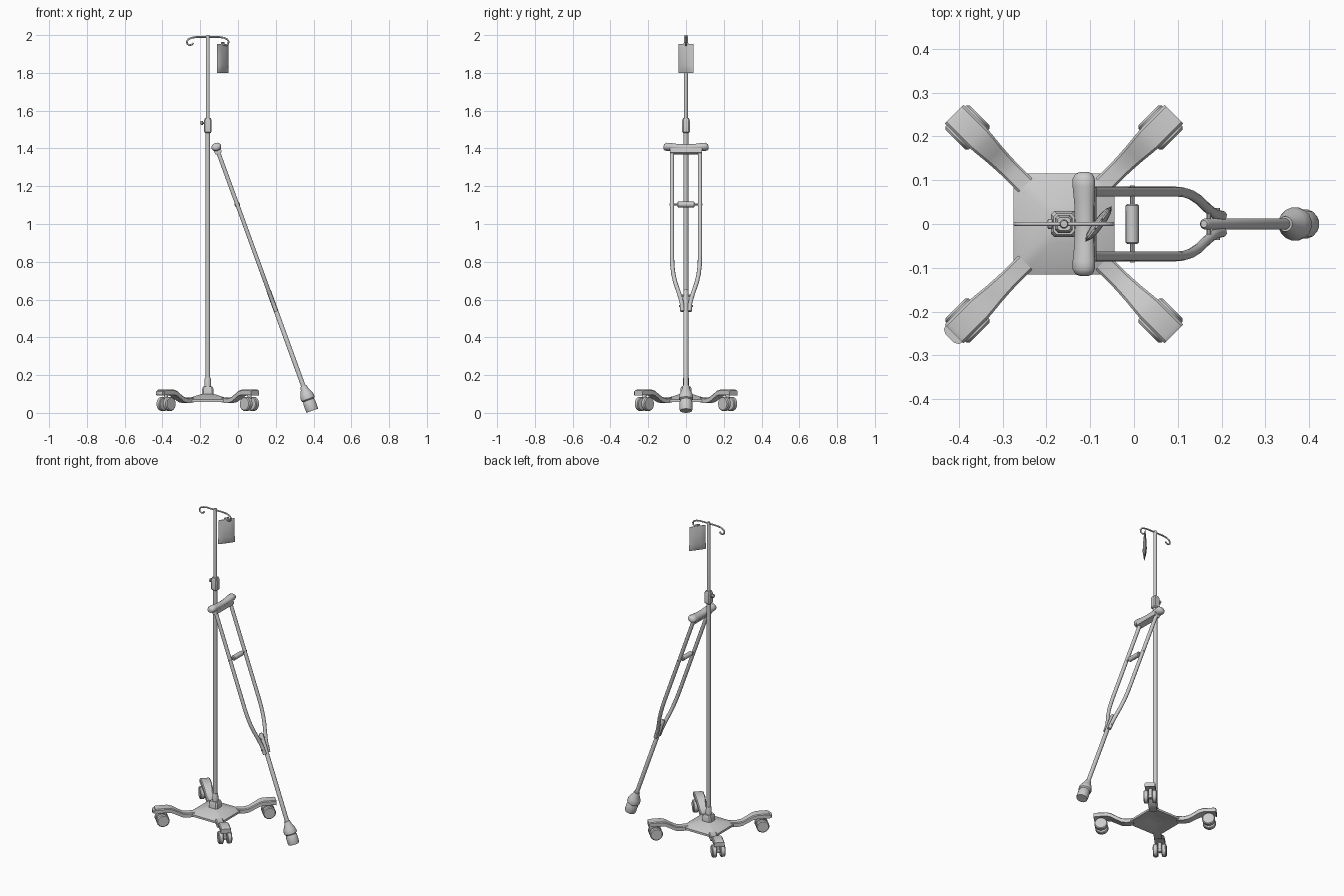
import bpy, bmesh
from math import sin, cos, pi, radians
from mathutils import Vector, Matrix

if "Cube" in bpy.data.objects:
    bpy.data.objects.remove(bpy.data.objects["Cube"])

PX = -0.16  # pole position along x


def loft(name, rings, mat=Matrix(), angle=35):
    """Skin a list of equal-length rings and cap both ends."""
    bm = bmesh.new()
    vs = [[bm.verts.new(mat @ Vector(p)) for p in r] for r in rings]
    n = len(vs[0])
    for a, b in zip(vs, vs[1:]):
        for i in range(n):
            j = (i + 1) % n
            bm.faces.new((a[i], a[j], b[j], b[i]))
    bm.faces.new(vs[0])
    bm.faces.new(vs[-1])
    bmesh.ops.recalc_face_normals(bm, faces=bm.faces)
    me = bpy.data.meshes.new(name)
    bm.to_mesh(me)
    bm.free()
    ob = bpy.data.objects.new(name, me)
    bpy.context.collection.objects.link(ob)
    bpy.ops.object.select_all(action='DESELECT')
    ob.select_set(True)
    bpy.context.view_layer.objects.active = ob
    bpy.ops.object.shade_smooth_by_angle(angle=radians(angle))
    return ob


def lathe(name, prof, mat=Matrix(), n=12):
    """Turned part about z from (radius, height) pairs."""
    return loft(name, [[(r * cos(2 * pi * (i + .5) / n), r * sin(2 * pi * (i + .5) / n), z)
                        for i in range(n)] for r, z in prof], mat)


def square(h, z, c=0.012):
    """Ring: square of half-size h with cut corners."""
    k = h - c
    return [(h, -k, z), (h, k, z), (k, h, z), (-k, h, z),
            (-h, k, z), (-h, -k, z), (-k, -h, z), (k, -h, z)]


def tube(name, path, r, normal, mat=Matrix(), n=10):
    """Round tube along a planar path."""
    pts, nm, rings = [Vector(p) for p in path], Vector(normal), []
    for i, p in enumerate(pts):
        t = (pts[min(i + 1, len(pts) - 1)] - pts[max(i - 1, 0)]).normalized()
        side = t.cross(nm)
        rings.append([p + r * (cos(2 * pi * k / n) * side + sin(2 * pi * k / n) * nm) for k in range(n)])
    return loft(name, rings, mat, 50)


pole = Matrix.Translation((PX, 0, 0))
lie_y = Matrix.Rotation(-pi / 2, 4, 'X')   # z axis -> y axis
lie_x = Matrix.Rotation(-pi / 2, 4, 'Y')   # z axis -> -x axis

# Base plate, hollow underneath
loft("base_plate", [square(.03, .1), square(.042, .097), square(.105, .077, .016), square(.115, .071, .018),
                    square(.115, .058, .018), square(.104, .058, .016), square(.04, .078), square(.018, .08, .006)], pole)
loft("pole_socket", [square(.03, .09, .008), square(.03, .128, .008), square(.024, .14, .007)], pole)
lathe("socket_collar", [(.018, .135), (.017, .18), (.014, .187)], pole)

# Legs with twin-wheel casters
leg_prof = [(.125, .082, .022), (.165, .079, .022), (.195, .084, .023), (.225, .1, .025),
            (.255, .117, .028), (.28, .123, .03), (.345, .123, .03), (.355, .119, .03)]
wheel_prof = [(.022, .01), (.034, .011), (.038, .015), (.038, .034), (.033, .039), (.012, .039)]
for k in range(4):
    m = pole @ Matrix.Rotation(pi / 4 + k * pi / 2, 4, 'Z')
    rings = []
    for r, z, w in leg_prof:
        b = z - .027
        rings.append([(r, -w, b), (r, w, b), (r, w, z - .005), (r, w - .005, z),
                      (r, -w + .005, z), (r, -w, z - .005)])
    loft("leg", rings, m)
    hub = m @ Matrix.Translation((.312, 0, .048))
    lathe("caster_stem", [(.011, -.012), (.011, .05)], hub)
    lathe("caster_axle", [(.012, -.03), (.012, .03)], hub @ lie_y)
    for s in (1, -1):
        lathe("caster_wheel", [(r, s * z) for r, z in wheel_prof], hub @ lie_y, 16)
    if k == 2:  # brake pedal on one caster
        rings = []
        for r, w in ((.325, .024), (.352, .028), (.364, .024), (.37, .013)):
            rings.append([(r, -w, .096), (r, w, .096), (r, w, .112), (r, -w, .112)])
        loft("brake_pedal", rings, m)

# Telescopic pole and clamp
lathe("lower_pole", [(.0125, .12), (.0125, 1.5)], pole)
lathe("upper_pole", [(.0105, 1.45), (.0105, 1.99), (.008, 2.0)], pole)
loft("pole_clamp", [square(.015, 1.482, .005), square(.02, 1.488, .006), square(.02, 1.548, .006),
                    square(.015, 1.562, .005)], pole)
lathe("clamp_knob", [(.005, .015), (.005, .025), (.012, .027), (.012, .036), (.008, .038)],
      Matrix.Translation((PX, 0, 1.535)) @ lie_x)

# Double hook
half = [(.06, 1.99), (.085, 1.986), (.103, 1.978), (.111, 1.966), (.108, 1.953),
        (.097, 1.946), (.085, 1.949), (.077, 1.958)]
path = [(-x, 0, z) for x, z in reversed(half)] + [(x, 0, z) for x, z in half]
tube("bag_hook", path, .0048, (0, 1, 0), pole, 8)

# Fluid bag hanging at an angle
bag = Matrix.Translation((-.081, 0, 0)) @ Matrix.Rotation(radians(53), 4, 'Z')


def lens(z, w, t):
    return [(w, 0, z), (w * .75, t * .7, z), (w * .35, t, z), (-w * .35, t, z), (-w * .75, t * .7, z),
            (-w, 0, z), (-w * .75, -t * .7, z), (-w * .35, -t, z), (w * .35, -t, z), (w * .75, -t * .7, z)]


loft("fluid_bag", [lens(1.8, .05, .002), lens(1.815, .051, .007), lens(1.84, .05, .011), lens(1.89, .05, .01),
                   lens(1.93, .05, .006), lens(1.952, .05, .002)], bag, 50)
loft("bag_tab", [lens(1.945, .018, .0025), lens(1.963, .014, .0025)], bag)

# Crutch: local z runs up the shaft, leaning 20 degrees toward the pole
cr = Matrix.Translation((.3935, 0, .0113)) @ Matrix.Rotation(radians(-20), 4, 'Y')
lathe("crutch_tip", [(.032, 0), (.034, .008), (.034, .05), (.031, .056), (.031, .06), (.038, .066), (.038, .08),
                     (.033, .097), (.021, .122), (.017, .14)], cr, 16)
lathe("crutch_shaft", [(.0125, .1), (.0125, .675), (.008, .683)], cr)
for s in (1, -1):
    bar = [(.074, 1.46), (.074, .87), (.0725, .82), (.067, .77), (.056, .72), (.041, .675),
           (.029, .635), (.022, .605), (.019, .56)]
    tube("crutch_side_bar", [(0, s * y, z) for y, z in bar], .0112, (1, 0, 0), cr)
for z in (.59, .65):
    lathe("crutch_bolt", [(.005, -.036), (.005, .036)], cr @ Matrix.Translation((0, 0, z)) @ lie_y, 8)

# Hand grip
grip = cr @ Matrix.Translation((0, 0, 1.162)) @ lie_y
lathe("grip_rod", [(.005, -.088), (.005, .088)], grip, 8)
lathe("hand_grip", [(.011, -.046), (.015, -.042), (.015, .042), (.011, .046)], grip)

# Underarm pad on a support plate
top = cr @ Matrix.Translation((0, 0, 1.485))
loft("pad_support", [[(x, y, z) for x, z in ((-.017, -.036), (.017, -.036), (.021, -.012), (-.021, -.012))]
                     for y in (-.084, .084)], top)
rings = []
for y, f, dz in ((-.119, .35, -.002), (-.115, .75, 0), (-.103, 1, .002), (-.085, 1, .001), (-.05, .9, -.002),
                 (0, .86, -.004), (.05, .9, -.002), (.085, 1, .001), (.103, 1, .002), (.115, .75, 0), (.119, .35, -.002)):
    rings.append([(.027 * f * cos(a * pi / 6), y, dz + .021 * f * sin(a * pi / 6)) for a in range(12)])
loft("underarm_pad", rings, top, 60)
